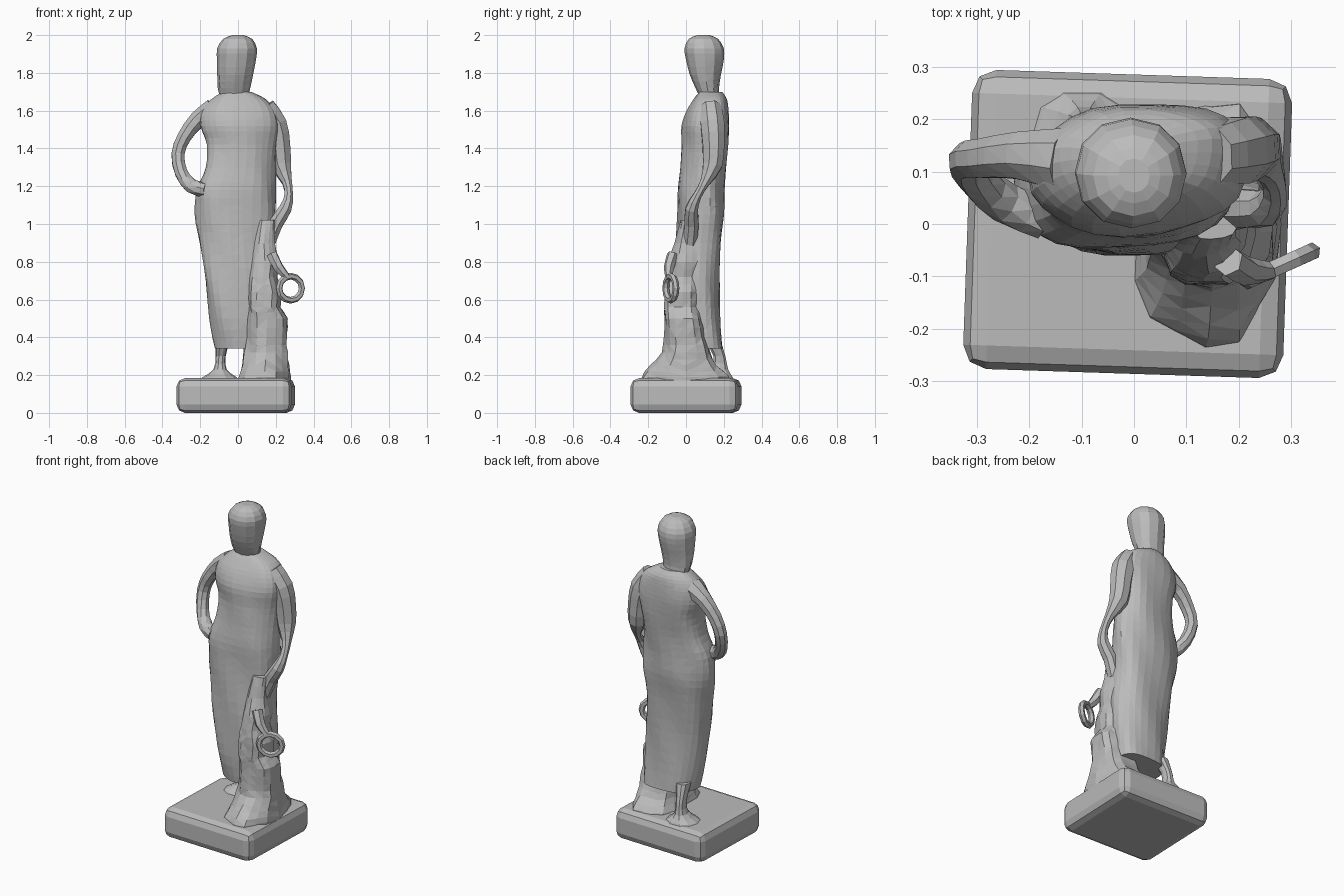
import bpy, bmesh, math, random
from mathutils import Vector

random.seed(4)
if "Cube" in bpy.data.objects:
    bpy.data.objects.remove(bpy.data.objects["Cube"])

stone = bpy.data.materials.new("grey_stone")
stone.use_nodes = True
GREY = (0.5, 0.5, 0.5, 1)
stone.diffuse_color = GREY
stone.node_tree.nodes["Principled BSDF"].inputs["Base Color"].default_value = GREY


def finish(name, bm):
    bmesh.ops.recalc_face_normals(bm, faces=bm.faces)
    mesh = bpy.data.meshes.new(name)
    bm.to_mesh(mesh)
    bm.free()
    mesh.materials.append(stone)
    obj = bpy.data.objects.new(name, mesh)
    bpy.context.collection.objects.link(obj)
    return obj


def smooth_rows(rows, steps):
    """Catmull-Rom interpolation between rows of numbers."""
    rows = [Vector(r) for r in rows]
    out = []
    for i in range(len(rows) - 1):
        a, b = rows[max(i - 1, 0)], rows[i]
        c, d = rows[i + 1], rows[min(i + 2, len(rows) - 1)]
        for s in range(steps):
            t = s / steps
            out.append((b * 2 + (c - a) * t + (a * 2 - b * 5 + c * 4 - d) * t ** 2
                        + (b * 3 - a - c * 3 + d) * t ** 3) / 2)
    return out + [rows[-1]]


def skin(name, rings, closed=False):
    """Joins rings of points into a triangulated surface."""
    bm = bmesh.new()
    loops = [[bm.verts.new(p) for p in ring] for ring in rings]
    n = len(loops[0])
    pairs = list(zip(loops, loops[1:]))
    if closed:
        pairs.append((loops[-1], loops[0]))
    else:
        bm.faces.new(loops[0])
        bm.faces.new(loops[-1])
    for low, high in pairs:
        for i in range(n):
            j = (i + 1) % n
            bm.faces.new((low[i], low[j], high[j], high[i]))
    bmesh.ops.triangulate(bm, faces=bm.faces)
    return finish(name, bm)


def loft(name, rows, sides, steps=2, fold=0.0, power=0.85, turn=0.0, rough=0.003):
    """Stacks oval sections given as z, x min, x max, y min, y max."""
    rings = []
    for z, x0, x1, y0, y1 in smooth_rows(rows, steps):
        cx, cy, rx, ry = (x0 + x1) / 2, (y0 + y1) / 2, (x1 - x0) / 2, (y1 - y0) / 2
        ring = []
        for i in range(sides):
            a = math.tau * i / sides
            c, s = math.cos(a), math.sin(a)
            # slanting drapery folds
            k = 1 + fold * math.sin(5 * a + 11 * z) + random.uniform(-rough, rough)
            x = rx * k * math.copysign(abs(c) ** power, c)
            y = ry * k * math.copysign(abs(s) ** power, s)
            ring.append((cx + x, cy + y + turn * x, z))
        rings.append(ring)
    return skin(name, rings)


def tube(name, rows, sides=8, steps=2, closed=False):
    """Sweeps a circle along a path given as x, y, z, radius."""
    path = rows if closed else smooth_rows(rows, steps)
    path = [Vector(p) for p in path]
    rings = []
    for i, p in enumerate(path):
        if closed:
            d = path[(i + 1) % len(path)].xyz - path[i - 1].xyz
        else:
            d = path[min(i + 1, len(path) - 1)].xyz - path[max(i - 1, 0)].xyz
        d.normalize()
        u = d.cross(Vector((-0.42, 0.9, 0))).normalized()
        v = d.cross(u)
        rings.append([p.xyz + (u * math.cos(a) + v * math.sin(a)) * p.w
                      for a in (math.tau * k / sides for k in range(sides))])
    return skin(name, rings, closed)


# plinth: softened slab, a little out of square
bm = bmesh.new()
bmesh.ops.create_cube(bm, size=1)
for v in bm.verts:
    x, y, z = v.co
    v.co = (x * 0.61 - 0.012 + y * 0.02, y * 0.57 - x * 0.02, 0.092 + z * 0.184)
bmesh.ops.bevel(bm, geom=bm.edges[:], offset=0.045, segments=2, affect='EDGES', profile=0.5)
finish("plinth", bm)

# draped body from hem to collar
loft("draped_body", [
    (0.34, -0.12, 0.20, -0.04, 0.195),
    (0.50, -0.15, 0.20, -0.06, 0.18),
    (0.70, -0.175, 0.20, -0.06, 0.175),
    (0.90, -0.20, 0.19, -0.05, 0.185),
    (1.05, -0.225, 0.20, -0.045, 0.20),
    (1.18, -0.22, 0.20, -0.045, 0.20),
    (1.30, -0.175, 0.195, -0.03, 0.21),
    (1.42, -0.165, 0.20, -0.02, 0.225),
    (1.52, -0.195, 0.215, -0.02, 0.23),
    (1.60, -0.19, 0.20, 0.005, 0.225),
    (1.66, -0.14, 0.15, 0.04, 0.215),
    (1.70, -0.08, 0.07, 0.07, 0.19),
], sides=26, steps=3, fold=0.025, turn=0.06)

# head with smooth hair, tapering to the neck
loft("head", [
    (1.60, -0.08, 0.05, 0.07, 0.19),
    (1.67, -0.095, 0.055, 0.07, 0.18),
    (1.72, -0.107, 0.065, 0.05, 0.175),
    (1.79, -0.11, 0.08, 0.02, 0.185),
    (1.87, -0.112, 0.095, 0.0, 0.20),
    (1.93, -0.11, 0.10, -0.008, 0.20),
    (1.98, -0.078, 0.075, 0.015, 0.17),
    (2.00, -0.03, 0.03, 0.06, 0.125),
], sides=12, power=0.95)

# right arm bent, hand on the hip
tube("right_arm", [
    (-0.13, 0.12, 1.60, 0.065), (-0.215, 0.13, 1.55, 0.048),
    (-0.285, 0.125, 1.46, 0.04), (-0.318, 0.12, 1.37, 0.037),
    (-0.30, 0.085, 1.27, 0.036), (-0.245, 0.04, 1.20, 0.04),
    (-0.17, 0.01, 1.18, 0.04),
])

# left arm hanging, gathering the cloth
tube("left_arm", [
    (0.14, 0.13, 1.62, 0.06), (0.195, 0.14, 1.53, 0.068),
    (0.218, 0.145, 1.42, 0.062), (0.23, 0.14, 1.31, 0.055),
    (0.26, 0.10, 1.22, 0.028), (0.268, 0.06, 1.15, 0.024),
    (0.25, 0.03, 1.08, 0.036), (0.20, 0.03, 1.00, 0.04),
    (0.16, 0.02, 0.90, 0.04),
])

# gathered cloth and trunk beside the left leg, spreading onto the plinth
loft("side_support", [
    (0.13, -0.02, 0.275, -0.25, 0.24),
    (0.19, 0.00, 0.275, -0.23, 0.23),
    (0.25, 0.02, 0.268, -0.18, 0.17),
    (0.32, 0.03, 0.265, -0.125, 0.13),
    (0.40, 0.04, 0.26, -0.115, 0.11),
    (0.50, 0.04, 0.265, -0.115, 0.09),
    (0.56, 0.05, 0.225, -0.12, 0.08),
    (0.64, 0.05, 0.23, -0.115, 0.08),
    (0.72, 0.06, 0.205, -0.105, 0.08),
    (0.80, 0.07, 0.215, -0.09, 0.08),
    (0.90, 0.08, 0.195, -0.06, 0.07),
    (1.02, 0.10, 0.20, -0.03, 0.06),
], sides=16, fold=0.05, rough=0.03)

# looped handle standing out from the support
loop = []
for k in range(12):
    a = math.tau * k / 12
    out = 0.06 * math.cos(a)
    loop.append((0.278 + out, -0.08 + 0.45 * out, 0.66 + 0.064 * math.sin(a), 0.018))
tube("handle_loop", loop, sides=6, closed=True)
tube("handle_stem", [(0.18, -0.07, 0.84, 0.03), (0.215, -0.09, 0.77, 0.028),
                     (0.26, -0.09, 0.72, 0.018)], sides=6)

# right foot, flaring into the plinth
loft("right_foot", [
    (0.15, -0.24, 0.03, 0.05, 0.265),
    (0.19, -0.185, -0.01, 0.09, 0.25),
    (0.23, -0.13, -0.06, 0.13, 0.225),
    (0.30, -0.118, -0.065, 0.145, 0.21),
    (0.40, -0.12, -0.04, 0.09, 0.18),
], sides=10)
